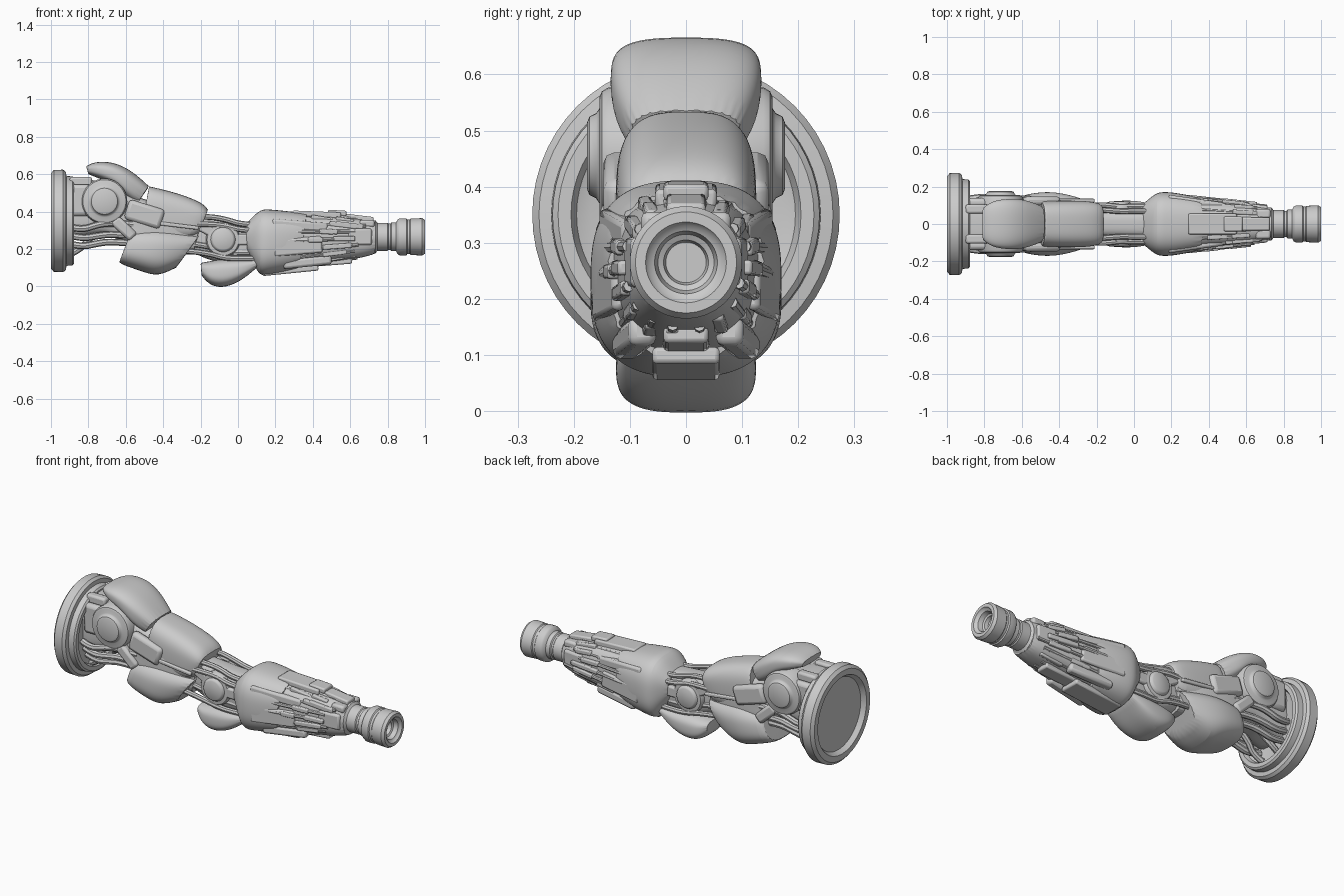
import bpy, bmesh, math, random
from mathutils import Vector, Matrix

if "Cube" in bpy.data.objects:
    bpy.data.objects.remove(bpy.data.objects["Cube"])

random.seed(4)


def finish(bm, name):
    bmesh.ops.recalc_face_normals(bm, faces=bm.faces)
    me = bpy.data.meshes.new(name)
    bm.to_mesh(me)
    bm.free()
    ob = bpy.data.objects.new(name, me)
    bpy.context.collection.objects.link(ob)
    return ob


def loft(name, sections, n=4.0, crease=0.92, count=28, smooth=2):
    """Shell through sections ((top x, z), (bottom x, z), half width)."""
    bm = bmesh.new()
    cl = bm.edges.layers.float.new("crease_edge")
    rings = []
    for (xt, zt), (xb, zb), hy in sections:
        ring = []
        for i in range(count):
            a = 2 * math.pi * (i + 0.5) / count
            c, s = math.cos(a), math.sin(a)
            y = hy * math.copysign(abs(c) ** (2 / n), c)
            t = 0.5 + 0.5 * math.copysign(abs(s) ** (2 / n), s)
            ring.append(bm.verts.new((xb + (xt - xb) * t, y, zb + (zt - zb) * t)))
        rings.append(ring)
    for r0, r1 in zip(rings, rings[1:]):
        for i in range(count):
            j = (i + 1) % count
            bm.faces.new((r0[i], r0[j], r1[j], r1[i]))
    for r in (rings[0], rings[-1]):
        f = bm.faces.new(r)
        for e in f.edges:
            e[cl] = crease
    ob = finish(bm, name)
    m = ob.modifiers.new("smooth", "SUBSURF")
    m.levels = m.render_levels = smooth
    return ob


def lathe(name, profile, origin, axis="X", sign=1, seg=56):
    """Turn (along, radius) points about the X or Y axis."""
    bm = bmesh.new()
    rings = []
    for d, r in profile:
        ring = []
        for i in range(seg if r > 0 else 1):
            a = 2 * math.pi * i / seg
            u, v = r * math.cos(a), r * math.sin(a)
            p = (d, u, v) if axis == "X" else (u, d * sign, v)
            ring.append(bm.verts.new(Vector(p) + Vector(origin)))
        rings.append(ring)
    for r0, r1 in zip(rings, rings[1:]):
        for i in range(seg):
            j = (i + 1) % seg
            f = [r0[i % len(r0)], r0[j % len(r0)], r1[j % len(r1)], r1[i % len(r1)]]
            bm.faces.new(list(dict.fromkeys(f)))
    return finish(bm, name)


def box(name, loc, size, tilt=0.0, yaw=0.0, bevel=0.008):
    bm = bmesh.new()
    bmesh.ops.create_cube(bm, size=1)
    mat = (Matrix.Translation(loc) @ Matrix.Rotation(yaw, 4, "Z")
           @ Matrix.Rotation(tilt, 4, "Y") @ Matrix.Diagonal((*size, 1)))
    bmesh.ops.transform(bm, matrix=mat, verts=bm.verts)
    ob = finish(bm, name)
    m = ob.modifiers.new("bevel", "BEVEL")
    m.width, m.segments = bevel, 2
    return ob


def cable(name, pts, r=0.012):
    cu = bpy.data.curves.new(name, "CURVE")
    cu.dimensions = "3D"
    cu.bevel_depth, cu.bevel_resolution, cu.resolution_u = r, 2, 5
    cu.use_fill_caps = True
    sp = cu.splines.new("NURBS")
    sp.points.add(len(pts) - 1)
    for p, co in zip(sp.points, pts):
        p.co = (*co, 1)
    sp.use_endpoint_u, sp.order_u = True, 3
    ob = bpy.data.objects.new(name, cu)
    bpy.context.collection.objects.link(ob)


# Mounting disc with recessed back and raised front ring
lathe("mounting_disc", [(-.975, 0), (-.975, .205), (-.985, .212), (-1, .222), (-1, .255), (-.985, .272),
      (-.935, .274), (-.92, .262), (-.917, .24), (-.885, .238), (-.877, .228), (-.877, .205),
      (-.9, .195), (-.91, .17), (-.91, 0)], (0, 0, .35))

# Shoulder core and cap
loft("shoulder_core", [((-.92, .57), (-.92, .24), .12), ((-.84, .57), (-.84, .26), .12),
     ((-.72, .57), (-.70, .29), .12), ((-.55, .48), (-.60, .22), .115), ((-.42, .44), (-.45, .2), .11)])
loft("shoulder_cap", [((-.812, .642), (-.80, .60), .085), ((-.77, .667), (-.75, .58), .125),
     ((-.67, .668), (-.655, .54), .138), ((-.57, .622), (-.60, .47), .132), ((-.475, .535), (-.54, .44), .10)], n=2.9)

# Upper arm shells
loft("upper_arm_top_shell", [((-.475, .535), (-.53, .25), .118), ((-.46, .532), (-.51, .25), .125),
     ((-.33, .502), (-.38, .24), .127), ((-.19, .45), (-.25, .24), .122), ((-.16, .41), (-.21, .28), .105)], n=3.1)
loft("upper_arm_lower_shell", [((-.57, .30), (-.635, .13), .14), ((-.555, .31), (-.62, .115), .158),
     ((-.42, .32), (-.50, .075), .178), ((-.28, .295), (-.43, .052), .158), ((-.20, .28), (-.33, .10), .125)], n=2.7)
loft("upper_arm_core", [((-.55, .43), (-.6, .22), .135), ((-.36, .40), (-.40, .17), .135),
     ((-.19, .36), (-.24, .17), .09)])

# Elbow core and cap
loft("elbow_core", [((-.24, .37), (-.26, .19), .075), ((-.08, .355), (-.10, .11), .08),
     ((.10, .34), (.10, .13), .085)], n=3)
loft("elbow_cap", [((-.20, .125), (-.195, .06), .09), ((-.15, .135), (-.16, .012), .118),
     ((-.07, .15), (-.09, -.013), .126), ((.03, .15), (.01, .022), .126), ((.12, .15), (.095, .095), .105)], n=2.9)

# Forearm shell, inner core and panels
loft("forearm_shell", [((.04, .33), (.05, .18), .105), ((.075, .37), (.085, .12), .135), ((.125, .415), (.115, .055), .168),
     ((.17, .412), (.16, .06), .174), ((.25, .405), (.25, .075), .164), ((.37, .39), (.33, .095), .14)], n=2.7)
loft("forearm_core", [((.28, .385), (.28, .10), .135), ((.50, .38), (.50, .13), .12),
     ((.66, .36), (.66, .15), .098), ((.735, .35), (.735, .175), .085)], n=2.7)
box("forearm_top_plate", (.42, 0, .383), (.26, .11, .035), .04)
box("forearm_top_block", (.53, 0, .392), (.10, .08, .03), .06)
box("forearm_top_end", (.65, 0, .362), (.15, .07, .035), .12)
box("forearm_bottom_plate", (.28, 0, .085), (.30, .12, .03), -.10)
box("forearm_bottom_block", (.50, 0, .128), (.22, .08, .03), -.08)

# Shaped outer edge of the wrist and hollow connector
lathe("wrist_connector", [(.66, 0), (.66, .088), (.735, .088), (.745, .075), (.80, .075), (.805, .07), (.815, .07),
      (.82, .077), (.845, .077), (.855, .094), (.865, .099), (.90, .099), (.905, .093), (.918, .093), (.923, .097),
      (.985, .1), (1, .09), (1, .072), (.99, .066), (.985, .056), (.96, .05), (.955, .04), (.935, .036), (.935, 0)],
      (0, 0, .265))

for s in (1, -1):
    # Round joint covers
    lathe("shoulder_joint", [(.05, 0), (.05, .122), (.138, .122), (.15, .115), (.154, .105), (.154, .085), (.16, .076),
          (.172, .07), (.176, .06), (.176, 0)], (-.714, 0, .455), "Y", s, 40)
    lathe("elbow_joint", [(.03, 0), (.03, .092), (.092, .092), (.102, .085), (.104, .066), (.115, .06),
          (.12, .052), (.12, 0)], (-.08, 0, .25), "Y", s, 36)
    # Shoulder brackets, side armour and struts
    box("shoulder_bracket", (-.83, s * .115, .46), (.13, .05, .17), 0, 0, .02)
    box("shoulder_upper_bracket", (-.84, s * .08, .56), (.12, .05, .05), 0, 0, .012)
    box("upper_arm_side_plate", (-.50, s * .122, .385), (.20, .05, .11), .3, 0, .02)
    box("upper_arm_side_rib", (-.61, s * .13, .31), (.14, .045, .06), .75, 0, .015)
    box("upper_arm_seam_strip", (-.36, s * .125, .33), (.30, .02, .02), .12, 0, .006)
    # Cables between the disc and upper arm
    for k, (z0, z1) in enumerate(((.32, .34), (.275, .28), (.23, .24))):
        y = s * (.13 - .022 * k)
        cable("shoulder_cable", [(-.905, y, z0), (-.84, y * 1.1, z0 - .02), (-.75, y * 1.1, z1 - .01),
                                 (-.68, y, z1), (-.56, y * .9, z1 - .01)], .018)
    cable("disc_cable", [(-.90, s * .06, .17), (-.84, s * .07, .20), (-.80, s * .05, .25), (-.70, s * .05, .33)], .017)
    # Cables round the elbow
    for k, (z0, z1) in enumerate(((.37, .33), (.33, .30), (.23, .18), (.19, .15))):
        y = s * (.055 + .02 * (k % 2))
        bump = .01 if k < 2 else -.02
        cable("elbow_cable", [(-.28, y * 1.3, z0), (-.17, y * 1.4, z0 + bump * .5), (-.07, y * 1.2, (z0 + z1) / 2 + bump),
                              (.02, y * 1.3, z1), (.10, y * 1.2, z1)], .015)
    box("elbow_link", (-.16, s * .085, .30), (.14, .035, .05), .5, 0, .01)
    box("elbow_front_link", (.0, s * .085, .25), (.13, .035, .06), 0, 0, .01)
    # Forearm side armour
    box("forearm_side_plate", (.32, s * .138, .215), (.26, .025, .09), -.08, s * -.14, .01)
    box("forearm_upper_panel", (.33, s * .118, .325), (.30, .035, .05), .08, s * -.14, .012)
    box("forearm_lower_panel", (.37, s * .092, .13), (.26, .05, .05), -.10, s * -.12, .014)
    box("forearm_end_block", (.65, s * .085, .265), (.13, .04, .09), 0, s * -.1, .012)
    box("forearm_end_clamp", (.69, s * .055, .335), (.08, .05, .04), 0, 0, .012)
    # Rods and blocks running down the forearm
    for k in range(9):
        a = -1.35 + k * .335
        c, z = math.cos(a), math.sin(a)
        def at(x):
            t = (x - .3) / .43
            return (x, s * c * (.145 - .047 * t), .245 + .018 * t + z * (.145 - .047 * t))
        x0, x1 = .30, random.uniform(.60, .72)
        cable("forearm_rod", [at(x0), at((x0 + x1) / 2), at(x1)], .010)
        for _ in range(2):
            p = at(random.uniform(.40, .62))
            ln = random.uniform(.06, .15)
            box("forearm_block", p, (ln, .024, .026), z * .2, -s * c * .11, .006)

# Turn cables into meshes and shade everything smooth with sharp edges kept
bpy.ops.object.select_all(action="DESELECT")
curves = [o for o in bpy.context.scene.objects if o.type == "CURVE"]
for o in curves:
    o.select_set(True)
bpy.context.view_layer.objects.active = curves[0]
bpy.ops.object.convert(target="MESH")
bpy.ops.object.select_all(action="SELECT")
bpy.context.view_layer.objects.active = bpy.data.objects["mounting_disc"]
bpy.ops.object.shade_smooth_by_angle(angle=math.radians(35))
